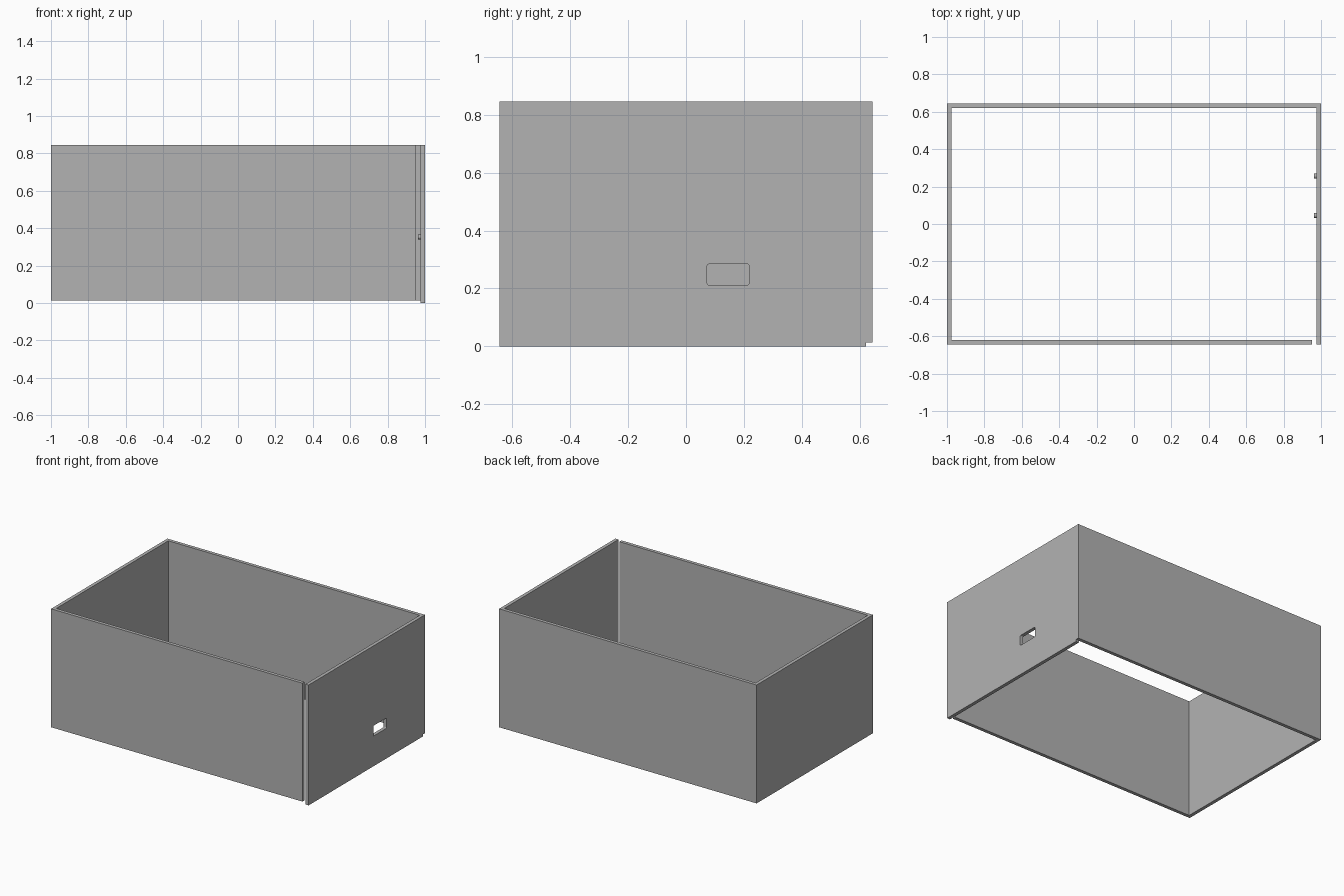
import bpy, bmesh, math
from mathutils import Matrix, Vector

cube = bpy.data.objects.get("Cube")
if cube:
    bpy.data.objects.remove(cube, do_unlink=True)

GREY = bpy.data.materials.new("plain_grey")
GREY.use_nodes = True
GREY.diffuse_color = (0.45, 0.45, 0.45, 1)
GREY.node_tree.nodes["Principled BSDF"].inputs["Base Color"].default_value = (0.45, 0.45, 0.45, 1)

X, Y, TOP, T = 1.0, 0.645, 0.845, 0.024   # half length, half width, height, wall thickness


def finish(name, bm):
    bmesh.ops.recalc_face_normals(bm, faces=bm.faces[:])
    mesh = bpy.data.meshes.new(name)
    bm.to_mesh(mesh)
    bm.free()
    mesh.materials.append(GREY)
    obj = bpy.data.objects.new(name, mesh)
    bpy.context.collection.objects.link(obj)
    return obj


def extrude_loops(name, loops, offset):
    """Fill an outline (with optional holes) and extrude it into a solid."""
    bm = bmesh.new()
    edges = []
    for loop in loops:
        vs = [bm.verts.new(p) for p in loop]
        edges += [bm.edges.new((a, b)) for a, b in zip(vs, vs[1:] + vs[:1])]
    bmesh.ops.triangle_fill(bm, edges=edges, use_beauty=True, use_dissolve=False)
    ext = bmesh.ops.extrude_face_region(bm, geom=bm.faces[:], use_keep_orig=True)
    moved = [g for g in ext["geom"] if isinstance(g, bmesh.types.BMVert)]
    bmesh.ops.translate(bm, verts=moved, vec=Vector(offset))
    return finish(name, bm)


def rounded_rect(y0, y1, z0, z1, r, x):
    """Rectangle with small rounded corners in the plane of the side wall."""
    corners = [(y1 - r, z1 - r), (y0 + r, z1 - r), (y0 + r, z0 + r), (y1 - r, z0 + r)]
    points = []
    for i, (cy, cz) in enumerate(corners):
        for k in range(4):
            a = math.radians(90 * i + 30 * k)
            points.append((x, cy + r * math.cos(a), cz + r * math.sin(a)))
    return points


# Front, side and back walls in one piece, stopping short at the front corner
LIFT, FRONT_END = 0.014, 0.952
walls = [(FRONT_END, -Y), (-X, -Y), (-X, Y), (X, Y), (X, Y - T),
         (-X + T, Y - T), (-X + T, -Y + T), (FRONT_END, -Y + T)]
extrude_loops("three_sided_wall", [[(x, y, LIFT) for x, y in walls]], (0, 0, TOP - LIFT))

# Separate end panel with a socket opening
panel = [(X - T, y, z) for y, z in ((-Y, 0), (Y - T, 0), (Y - T, TOP), (-Y, TOP))]
opening = rounded_rect(0.073, 0.218, 0.212, 0.284, 0.006, X - T)
extrude_loops("end_panel", [panel, opening], (T, 0, 0))

# Small mounting pegs on the inside of the end panel
for name, y in (("front_peg", 0.046), ("back_peg", 0.256)):
    bm = bmesh.new()
    bmesh.ops.create_cone(bm, cap_ends=True, segments=16, radius1=0.013, radius2=0.013, depth=0.014,
                          matrix=Matrix.Translation((X - T - 0.006, y, 0.353))
                          @ Matrix.Rotation(math.radians(90), 4, 'Y'))
    finish(name, bm)
